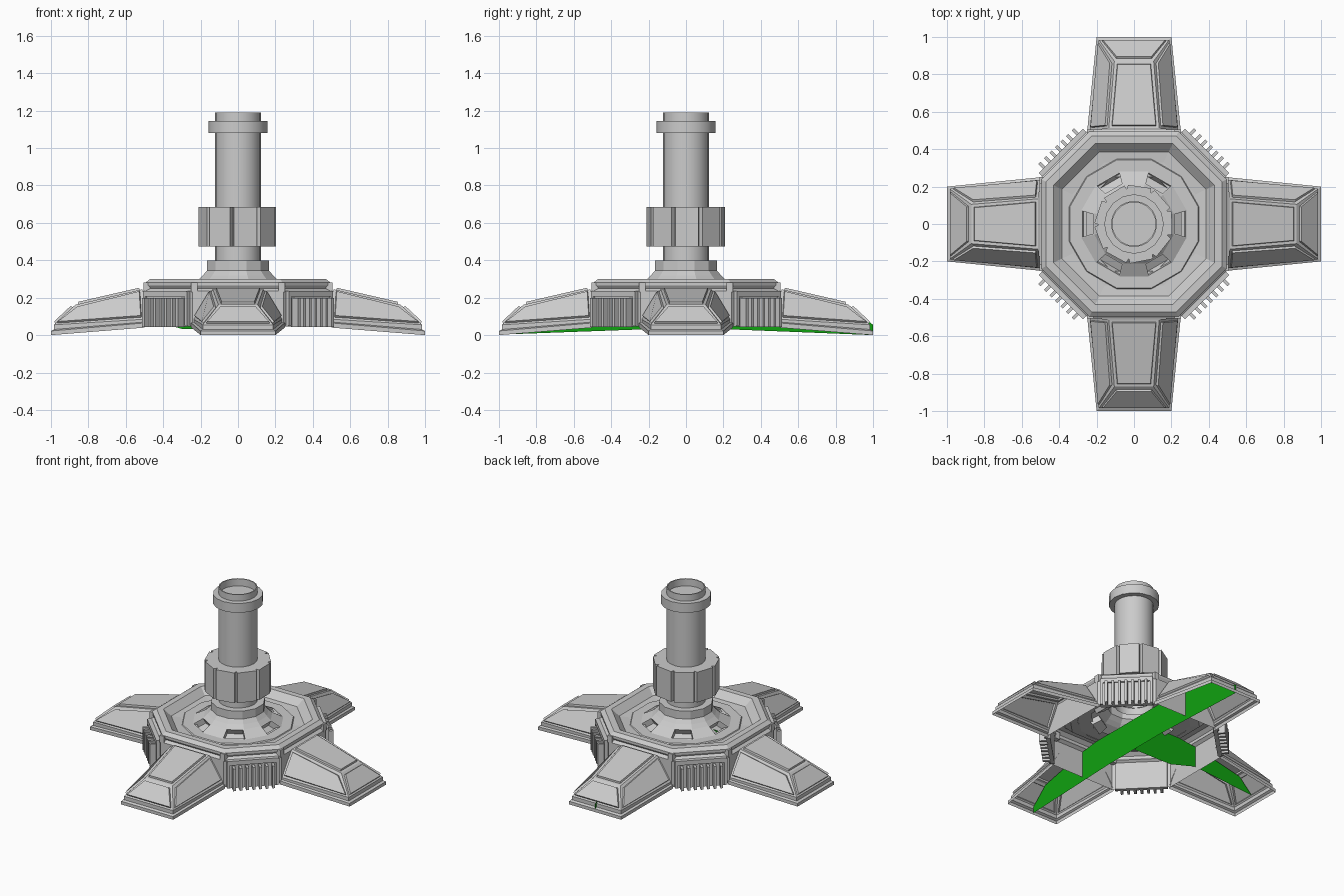
import bpy, bmesh
from math import pi, cos, sin
from mathutils import Matrix

if "Cube" in bpy.data.objects:
    bpy.data.objects.remove(bpy.data.objects["Cube"])


def finish(name, bm, rot=0.0, smooth=False):
    mesh = bpy.data.meshes.new(name)
    bm.transform(Matrix.Rotation(rot, 4, 'Z'))
    bm.to_mesh(mesh)
    bm.free()
    ob = bpy.data.objects.new(name, mesh)
    bpy.context.collection.objects.link(ob)
    if smooth:
        bpy.ops.object.select_all(action='DESELECT')
        ob.select_set(True)
        bpy.context.view_layer.objects.active = ob
        bpy.ops.object.shade_smooth_by_angle()
    return ob


def loft(loops, closed=True, cap=False):
    """Bridge successive loops of points; return the bmesh and the face rows."""
    bm = bmesh.new()
    rings = [[bm.verts.new(p) for p in loop] for loop in loops]
    n = len(rings[0])
    rows = [[bm.faces.new((a[i], a[(i + 1) % n], b[(i + 1) % n], b[i]))
             for i in range(n if closed else n - 1)] for a, b in zip(rings, rings[1:])]
    if cap:
        rows.append([bm.faces.new(rings[-1])])
    bmesh.ops.recalc_face_normals(bm, faces=bm.faces)
    return bm, rows


def circle(r, z, n, phase=0.0):
    return [(r * cos(2 * pi * i / n + phase), r * sin(2 * pi * i / n + phase), z) for i in range(n)]


def octagon(s, z):
    k = s * 0.48
    return [(x, y, z) for x, y in ((s, -k), (s, k), (k, s), (-k, s), (-s, k), (-s, -k), (-k, -s), (k, -s))]


def add_box(bm, centre, size):
    m = Matrix.Translation(centre) @ Matrix.Diagonal((*size, 1))
    bmesh.ops.create_cube(bm, size=1, matrix=m)


# Octagonal hub shell: outer wall, stepped rim and sunken dish
bm, _ = loft([octagon(s, z) for s, z in (
    (.505, .05), (.505, .235), (.485, .25), (.495, .265), (.495, .28), (.47, .30),
    (.43, .30), (.385, .255), (.33, .25), (.25, .25))])
finish("hub_body", bm)

# Low step ring and cone with six recessed pockets
bm, rows = loft([circle(r, z, 12, pi / 12) for r, z in (
    (.36, .25), (.355, .257), (.29, .257), (.22, .295), (.195, .318), (.172, .345))])
bmesh.ops.inset_individual(bm, faces=rows[2][1::2], thickness=.008, depth=0)
bmesh.ops.inset_individual(bm, faces=rows[2][1::2], thickness=.002, depth=-.04)
finish("hub_cone", bm)

# Clamps on the hub corners
bm = bmesh.new()
for x, y, z in octagon(.488, .255):
    add_box(bm, (x, y, z), (.035, .035, .05))
finish("hub_corner_clamps", bm)

# Column collars and tube
bm, _ = loft([circle(r, z, 12, pi / 12) for r, z in (
    (.172, .345), (.172, .40), (.12, .40))])
finish("base_collar", bm)
bm, _ = loft([circle(r, z, 20) for r, z in (
    (.123, .35), (.123, 1.19), (.116, 1.19), (.116, 1.14))], cap=True)
finish("column", bm, smooth=True)
bm, _ = loft([circle(r, z, 16) for r, z in (
    (.12, 1.08), (.159, 1.08), (.159, 1.145), (.12, 1.145))])
finish("top_collar", bm, smooth=True)


# Panelled sleeve around the column
def sleeve_ring(scale, z):
    pts = []
    for i in range(9):
        a = -pi / 2 + .2 + i * 2 * pi / 9
        for da, r in ((-.3, .212), (.3, .212), (.349, .188)):
            pts.append((scale * r * cos(a + da), scale * r * sin(a + da), z))
    return pts


bm, _ = loft([sleeve_ring(s, z) for s, z in ((.58, .475), (1, .475), (1, .685), (.58, .685))])
finish("column_sleeve", bm)


# Legs: open-bottomed tapered shells with raised plates
def leg_loop(u0, v0, z0, u1, v1, z1):
    return [(u0, v0, z0), (u1, v1, z1), (u1, -v1, z1), (u0, -v0, z0)]


for i, side in enumerate(("right", "back", "left", "front")):
    bm, rows = loft([
        leg_loop(.50, .25, .04, 1.0, .20, .0),
        leg_loop(.50, .25, .065, 1.0, .20, .022),
        leg_loop(.50, .237, .07, .985, .188, .03),
        leg_loop(.50, .237, .085, .985, .188, .055),
        leg_loop(.51, .135, .245, .87, .105, .162)], closed=False, cap=True)
    plates = rows[3] + rows[4]
    bmesh.ops.inset_individual(bm, faces=plates, thickness=.022, depth=0)
    bmesh.ops.inset_individual(bm, faces=plates, thickness=.004, depth=.012)
    finish(side + "_leg", bm, rot=i * pi / 2)

# Vent grilles on the diagonal walls
for i in range(4):
    bm = bmesh.new()
    add_box(bm, (.53, 0, .14), (.026, .33, .19))
    add_box(bm, (.538, 0, .222), (.03, .33, .03))
    for s in (-1, 1):
        add_box(bm, (.538, s * .158, .14), (.03, .018, .18))
    for j in range(7):
        add_box(bm, (.562, (j - 3) * .042, .122), (.055, .017, .155))
    finish("vent_grille_%d" % (i + 1), bm, rot=pi / 4 + i * pi / 2)

# Green inner ribs under the hub and legs: one full length, one on the left only
green = bpy.data.materials.new("green_rib")
green.diffuse_color = (.005, .36, .005, 1)
green.use_nodes = True
green.node_tree.nodes["Principled BSDF"].inputs["Base Color"].default_value = green.diffuse_color
long_rib = [(.25, .03), (1, .0), (1, .055), (.87, .155), (.5, .235), (.38, .25),
            (-.38, .25), (-.5, .235), (-.87, .155), (-.985, .05), (-.985, .003), (-.25, .03)]
left_rib = [(0, .03), (-.3, .033), (-.5, .09), (-.97, .055), (-.87, .155),
            (-.5, .235), (-.38, .25), (0, .25)]
for name, pts, rot in (("long_rib", long_rib, pi / 2), ("left_rib", left_rib, 0)):
    bm = bmesh.new()
    bm.faces.new([bm.verts.new((u, 0, z)) for u, z in pts])
    finish(name, bm, rot=rot).data.materials.append(green)
